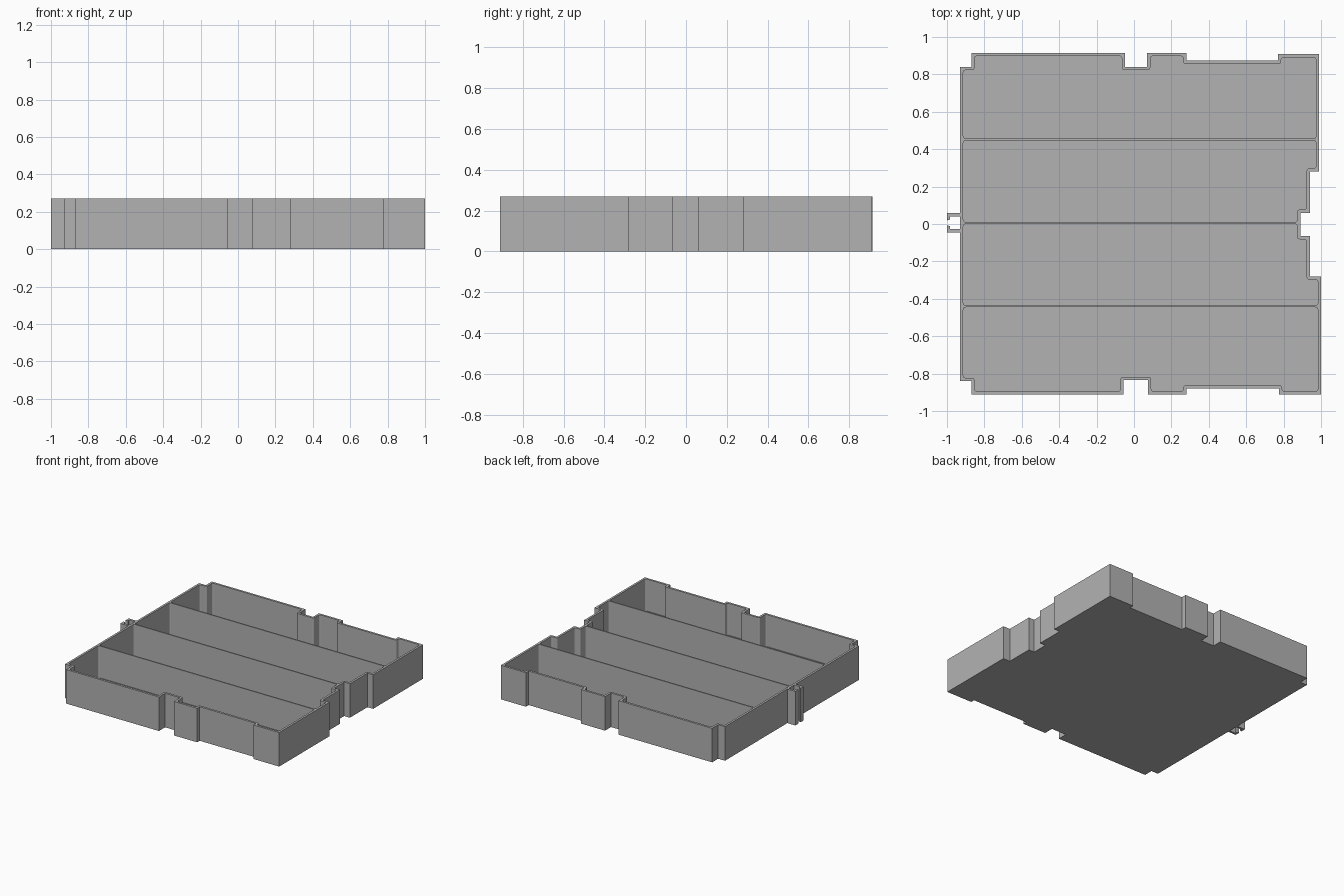
import bpy, bmesh
from mathutils import Vector

HEIGHT, WALL, FLOOR, RIB = 0.27, 0.017, 0.017, 0.005
DIVIDERS = [-0.44, 0.005, 0.452]

cube = bpy.data.objects.get("Cube")
if cube:
    bpy.data.objects.remove(cube)

grey = bpy.data.materials.new("plain grey")
grey.use_nodes = True
grey.diffuse_color = (0.45, 0.45, 0.45, 1)
grey.node_tree.nodes["Principled BSDF"].inputs["Base Color"].default_value = grey.diffuse_color


def prism(name, loops, z0, z1):
    """Extrude closed 2D loops upwards into one mesh object."""
    bm = bmesh.new()
    for loop in loops:
        face = bm.faces.new([bm.verts.new((p[0], p[1], z0)) for p in loop])
        new = bmesh.ops.extrude_face_region(bm, geom=[face], use_keep_orig=True)["geom"]
        verts = [g for g in new if isinstance(g, bmesh.types.BMVert)]
        bmesh.ops.translate(bm, verts=verts, vec=(0, 0, z1 - z0))
    bmesh.ops.recalc_face_normals(bm, faces=bm.faces)
    mesh = bpy.data.meshes.new(name)
    bm.to_mesh(mesh)
    bm.free()
    mesh.materials.append(grey)
    obj = bpy.data.objects.new(name, mesh)
    bpy.context.collection.objects.link(obj)
    return obj


def inset(loop, d):
    """Offset a clockwise right-angled loop inwards."""
    out = []
    for i, p in enumerate(loop):
        a = (p - loop[i - 1]).normalized()
        b = (loop[(i + 1) % len(loop)] - p).normalized()
        out.append(p + d * (Vector((a.y, -a.x)) + Vector((b.y, -b.x))))
    return out


def clip(loop, y, side):
    """Keep the part of a loop above (side 1) or below (side -1) y."""
    out = []
    for i, q in enumerate(loop):
        p = loop[i - 1]
        dp, dq = side * (p.y - y), side * (q.y - y)
        if dp * dq < 0:
            out.append(p.lerp(q, dp / (dp - dq)))
        if dq >= 0:
            out.append(q)
    return out


def rounded(loop, r, steps=3):
    """Round every corner with a short quadratic arc."""
    out = []
    for i, p in enumerate(loop):
        a, b = loop[i - 1], loop[(i + 1) % len(loop)]
        s = p + (a - p).normalized() * min(r, (a - p).length * 0.45)
        e = p + (b - p).normalized() * min(r, (b - p).length * 0.45)
        for k in range(steps + 1):
            t = k / steps
            out.append(s.lerp(p, t).lerp(p.lerp(e, t), t))
    return out


# Outer footprint, clockwise from the back of the left-hand side
outline = [Vector(p) for p in [
    (-0.93, 0.84), (-0.87, 0.84), (-0.87, 0.915), (-0.048, 0.915),
    (-0.048, 0.84), (0.07, 0.84), (0.07, 0.915), (0.28, 0.915),
    (0.28, 0.873), (0.77, 0.873), (0.77, 0.908), (0.99, 0.908),
    (0.99, 0.28), (0.94, 0.28), (0.94, 0.06), (0.89, 0.06),
    (0.89, -0.065), (0.94, -0.065), (0.94, -0.28), (1.0, -0.28),
    (1.0, -0.912), (0.775, -0.912), (0.775, -0.88), (0.28, -0.88),
    (0.28, -0.912), (0.075, -0.912), (0.075, -0.835), (-0.055, -0.835),
    (-0.055, -0.912), (-0.87, -0.912), (-0.87, -0.84), (-0.93, -0.84)]]

# Four compartments between the dividers
inner = inset(outline, WALL)
edges = [-2] + DIVIDERS + [2]
pockets = [rounded(clip(clip(inner, lo + RIB, 1), hi - RIB, -1), 0.014)
           for lo, hi in zip(edges, edges[1:])]

# Tray body hollowed by the compartments
tray = prism("tray", [outline], 0, HEIGHT)
cutter = prism("pocket_cutter", pockets, FLOOR, HEIGHT + 0.1)
cutter.hide_render = True
cut = tray.modifiers.new("hollow", "BOOLEAN")
cut.operation, cut.solver, cut.object = "DIFFERENCE", "EXACT", cutter
bpy.context.view_layer.update()
evaluated = tray.evaluated_get(bpy.context.evaluated_depsgraph_get())
hollow = bpy.data.meshes.new_from_object(evaluated)
tray.modifiers.clear()
tray.data = hollow
bpy.data.objects.remove(cutter)

# Pair of hooked clip arms on the side wall
hook = [(-0.928, 0.052), (-1.0, 0.052), (-1.0, 0.013), (-0.983, 0.018),
        (-0.983, 0.034), (-0.928, 0.034)]
for name, side in (("back_clip", 1), ("front_clip", -1)):
    prism(name, [[(x, 0.006 + side * y) for x, y in hook]], 0, HEIGHT)
